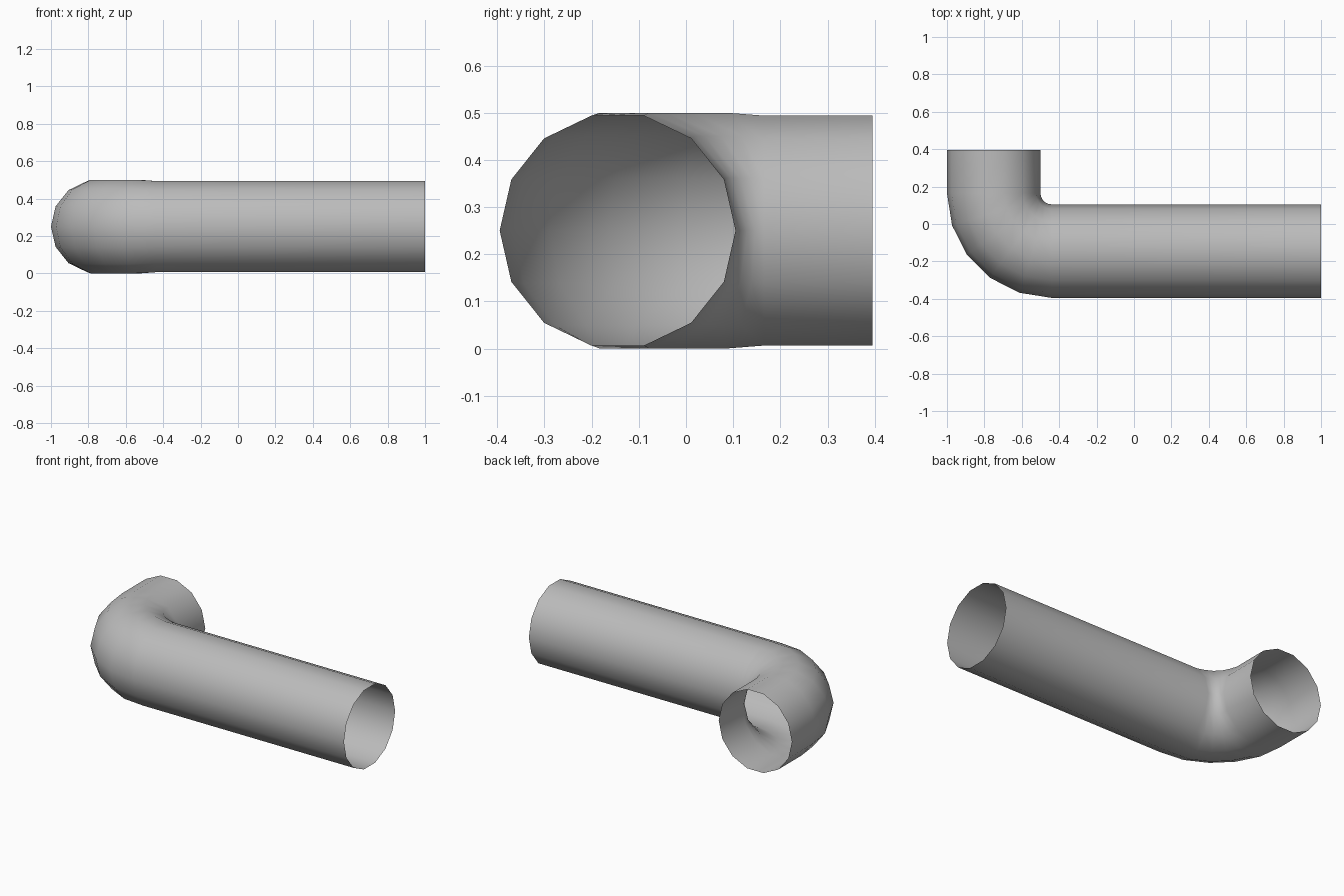
import bpy, bmesh
from math import sin, cos, pi, radians
from mathutils import Vector

cube = bpy.data.objects.get("Cube")
if cube:
    bpy.data.objects.remove(cube, do_unlink=True)

SIDES, RADIUS, MID_Z = 14, 0.25, 0.25
BEND_CENTRE = Vector((-0.44, 0.165, MID_Z))
BEND_RADIUS, BEND_STEPS = 0.31, 5

# Grey pipe material
grey = bpy.data.materials.new("pipe_grey")
grey.use_nodes = True
colour = (0.5, 0.5, 0.5, 1)
grey.diffuse_color = colour
grey.node_tree.nodes["Principled BSDF"].inputs["Base Color"].default_value = colour

# Stations along the pipe: centre, outward direction, height stretch
stations = [(Vector((1, BEND_CENTRE.y - BEND_RADIUS, MID_Z)), Vector((0, -1, 0)), 1)]
for i in range(BEND_STEPS + 1):
    a = radians(90) * i / BEND_STEPS
    out = Vector((-sin(a), -cos(a), 0))
    stretch = 1.025 if 0 < i < BEND_STEPS else 1
    stations.append((BEND_CENTRE + out * BEND_RADIUS, out, stretch))
stations.append((Vector((BEND_CENTRE.x - BEND_RADIUS, 0.395, MID_Z)), Vector((-1, 0, 0)), 1))

# Open tube skinned through the stations
bm = bmesh.new()
rings = []
for centre, out, stretch in stations:
    ring = []
    for k in range(SIDES):
        t = 2 * pi * k / SIDES
        up = Vector((0, 0, sin(t) * stretch))
        ring.append(bm.verts.new(centre + (out * cos(t) + up) * RADIUS))
    rings.append(ring)
for r0, r1 in zip(rings, rings[1:]):
    for k in range(SIDES):
        n = (k + 1) % SIDES
        bm.faces.new((r0[k], r0[n], r1[n], r1[k]))
bm.normal_update()

# Make the walls face outwards
first = bm.faces[:][0]
if first.normal.dot(stations[0][1]) < 0:
    bmesh.ops.reverse_faces(bm, faces=bm.faces[:])

mesh = bpy.data.meshes.new("elbow_pipe")
bm.to_mesh(mesh)
bm.free()
mesh.materials.append(grey)
pipe = bpy.data.objects.new("elbow_pipe", mesh)
bpy.context.collection.objects.link(pipe)

# Smooth walls
bpy.ops.object.select_all(action="DESELECT")
pipe.select_set(True)
bpy.context.view_layer.objects.active = pipe
bpy.ops.object.shade_smooth_by_angle(angle=radians(50))
